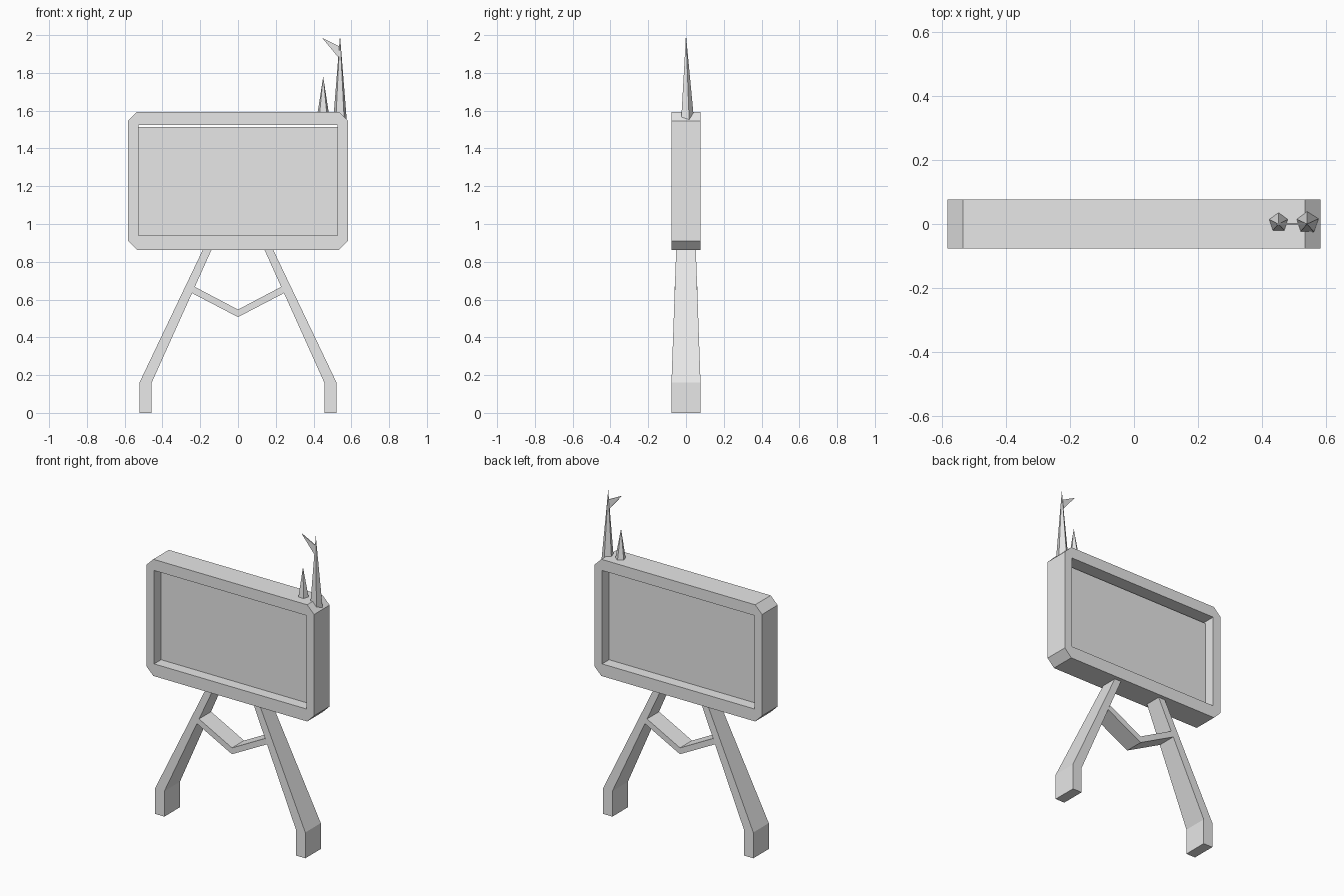
import bpy, bmesh, math

if "Cube" in bpy.data.objects:
    bpy.data.objects.remove(bpy.data.objects["Cube"])

grey = bpy.data.materials.new("plain grey")
grey.diffuse_color = (0.8, 0.8, 0.8, 1)
grey.use_nodes = True
grey.node_tree.nodes["Principled BSDF"].inputs["Base Color"].default_value = grey.diffuse_color


def finish(name, bm):
    bmesh.ops.recalc_face_normals(bm, faces=bm.faces)
    me = bpy.data.meshes.new(name)
    bm.to_mesh(me)
    bm.free()
    me.materials.append(grey)
    ob = bpy.data.objects.new(name, me)
    bpy.context.collection.objects.link(ob)
    return ob


def slab(name, outline, depth):
    """Extrude an x-z outline symmetrically in y; depth maps height to half thickness."""
    bm = bmesh.new()
    front = [bm.verts.new((x, -depth(z), z)) for x, z in outline]
    back = [bm.verts.new((x, depth(z), z)) for x, z in outline]
    bm.faces.new(front)
    bm.faces.new(back[::-1])
    n = len(outline)
    for i in range(n):
        j = (i + 1) % n
        bm.faces.new((front[i], front[j], back[j], back[i]))
    return finish(name, bm)


def spike(name, x, y, z, radius, top):
    bm = bmesh.new()
    ring = []
    for i in range(5):
        a = math.pi / 2 + i * math.tau / 5
        ring.append(bm.verts.new((x + radius * math.cos(a), y + radius * math.sin(a), z)))
    tip = bm.verts.new((x, 0, top))
    bm.faces.new(ring)
    for i in range(5):
        bm.faces.new((ring[i], ring[(i + 1) % 5], tip))
    return finish(name, bm)


# Sign frame: chamfered outline around a rectangular opening
D = 0.077
X, Z0, Z1, C = 0.582, 0.862, 1.594, 0.048
IX, I0, I1 = 0.528, 0.939, 1.525
outer = [(X - C, Z0), (X, Z0 + C), (X, Z1 - C), (X - C, Z1),
         (C - X, Z1), (-X, Z1 - C), (-X, Z0 + C), (C - X, Z0)]
inner = [(IX, I0), (IX, I1), (-IX, I1), (-IX, I0)]
bm = bmesh.new()
o, n = [[[bm.verts.new((x, y, z)) for x, z in loop] for y in (-D, D)]
        for loop in (outer, inner)]
for loops in (o, n):
    k = len(loops[0])
    for i in range(k):
        j = (i + 1) % k
        bm.faces.new((loops[0][i], loops[0][j], loops[1][j], loops[1][i]))
for a, b in zip(o, n):
    for i in range(4):
        j = (i + 1) % 4
        bm.faces.new((a[2 * i], a[2 * i + 1], b[i]))
        bm.faces.new((a[2 * i + 1], a[(2 * i + 2) % 8], b[j], b[i]))
# Merge the coplanar border faces
bmesh.ops.recalc_face_normals(bm, faces=bm.faces)
finish("sign_frame", bm)

# Board set in the middle of the frame, with a slim gap above it
slab("sign_board", [(-IX, I0), (IX, I0), (IX, 1.514), (-IX, 1.514)], lambda z: 0.008)


# Legs: upright feet, then a slope that thins towards the top
def leg_depth(z):
    return D - 0.025 * max(0, z - 0.16) / 0.702


leg = [(0.457, 0), (0.521, 0), (0.521, 0.162), (0.187, Z0), (0.141, Z0), (0.457, 0.16)]
for side, s in (("left", -1), ("right", 1)):
    slab(side + "_leg", [(s * x, z) for x, z in leg], leg_depth)

# V-shaped brace between the legs
slab("brace", [(-0.245, 0.635), (0, 0.507), (0.245, 0.635),
               (0.23, 0.668), (0, 0.547), (-0.23, 0.668)], lambda z: 0.06)

# Spikes on the top corner and the hooked thorn
spike("large_spike", 0.54, 0.005, 1.545, 0.038, 2.0)
spike("small_spike", 0.451, 0.005, 1.59, 0.031, 1.78)
slab("thorn", [(0.445, 1.986), (0.536, 1.94), (0.533, 1.88)], lambda z: 0.003)
